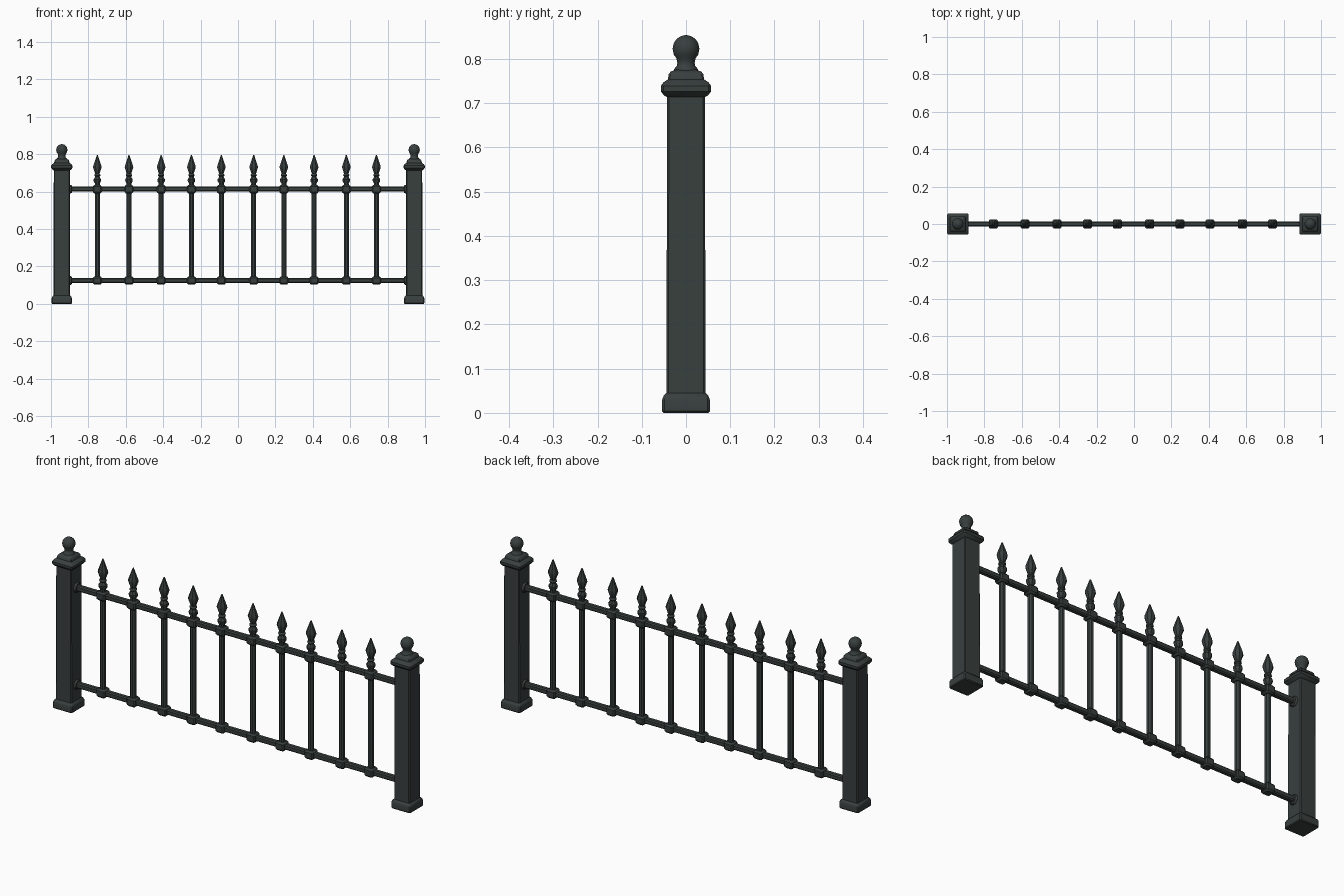
import bpy, bmesh, math
from mathutils import Matrix

if "Cube" in bpy.data.objects:
    bpy.data.objects.remove(bpy.data.objects["Cube"])

iron = bpy.data.materials.new("dark green iron")
iron.diffuse_color = (0.039, 0.050, 0.048, 1)
iron.use_nodes = True
iron.node_tree.nodes["Principled BSDF"].inputs["Base Color"].default_value = iron.diffuse_color


def square(ch):
    # unit half-width square with chamfered corners
    a = 1 - ch
    return [(1, -a), (1, a), (a, 1), (-a, 1), (-1, a), (-1, -a), (-a, -1), (a, -1)]


def ring(n):
    return [(math.cos(2 * math.pi * (i + .5) / n), math.sin(2 * math.pi * (i + .5) / n))
            for i in range(n)]


def loft(name, section, profile, matrix, angle=35):
    # stack scaled copies of a section along z; profile is (radius, height)
    bm = bmesh.new()
    rows = [[bm.verts.new((x * r, y * r, z)) for x, y in section] for r, z in profile]
    n = len(section)
    for a, b in zip(rows, rows[1:]):
        for i in range(n):
            j = (i + 1) % n
            bm.faces.new((a[i], a[j], b[j], b[i]))
    bm.faces.new(rows[0][::-1])
    bm.faces.new(rows[-1])
    bm.transform(matrix)
    bmesh.ops.recalc_face_normals(bm, faces=bm.faces)
    me = bpy.data.meshes.new(name)
    bm.to_mesh(me)
    bm.free()
    me.materials.append(iron)
    ob = bpy.data.objects.new(name, me)
    bpy.context.collection.objects.link(ob)
    bpy.ops.object.select_all(action='DESELECT')
    ob.select_set(True)
    bpy.context.view_layer.objects.active = ob
    bpy.ops.object.shade_smooth_by_angle(angle=math.radians(angle))
    return ob


def at(x, z=0):
    return Matrix.Translation((x, 0, z))


RAILS = (0.125, 0.613)
along_x = Matrix.Rotation(math.pi / 2, 4, 'Y')

# posts with foot, moulded cap and ball finial
post = [(.051, 0), (.054, .004), (.054, .030), (.050, .040), (.044, .045), (.043, .714),
        (.050, .718), (.057, .727), (.057, .739), (.051, .747), (.041, .754),
        (.039, .766), (.034, .772), (.022, .776)]
ball = [(.030, .768), (.027, .778), (.021, .784), (.020, .791)]
ball += [(.031 * math.cos(t), .823 + .031 * math.sin(t))
         for t in [math.radians(d) for d in (-45, -25, 0, 25, 45, 65, 84)]]
for s, side in ((-1, "left"), (1, "right")):
    loft(side + "_post", square(.1), post, at(s * .942))
    loft(side + "_post_ball", ring(16), ball, at(s * .942), 60)
    # sockets where the rails meet the post
    for z in RAILS:
        socket = [(.025, -.022), (.025, .010), (.021, .016), (.014, .018)]
        flip = along_x if s < 0 else Matrix.Rotation(-math.pi / 2, 4, 'Y')
        loft(side + "_rail_socket", ring(10), socket, at(s * .905, z) @ flip)

# horizontal rails
for z, label in zip(RAILS, ("lower", "upper")):
    loft(label + "_rail", square(.4), [(.0135, -.91), (.0135, .91)], at(0, z) @ along_x)

# pickets with spear heads and collars on the rails
picket = [(.010, .106), (.0145, .110), (.0145, .638), (.014, .644), (.021, .655),
          (.022, .665), (.015, .676), (.013, .681), (.018, .686), (.017, .692),
          (.013, .696), (.025, .730), (.023, .739), (.003, .795)]
collar = [(.017, -.022), (.024, -.014), (.024, .014), (.017, .022)]
for x in (-.752, -.583, -.411, -.249, -.089, .084, .245, .407, .579, .740):
    loft("picket", ring(8), picket, at(x))
    for z in RAILS:
        loft("picket_collar", square(.25), collar, at(x, z))
